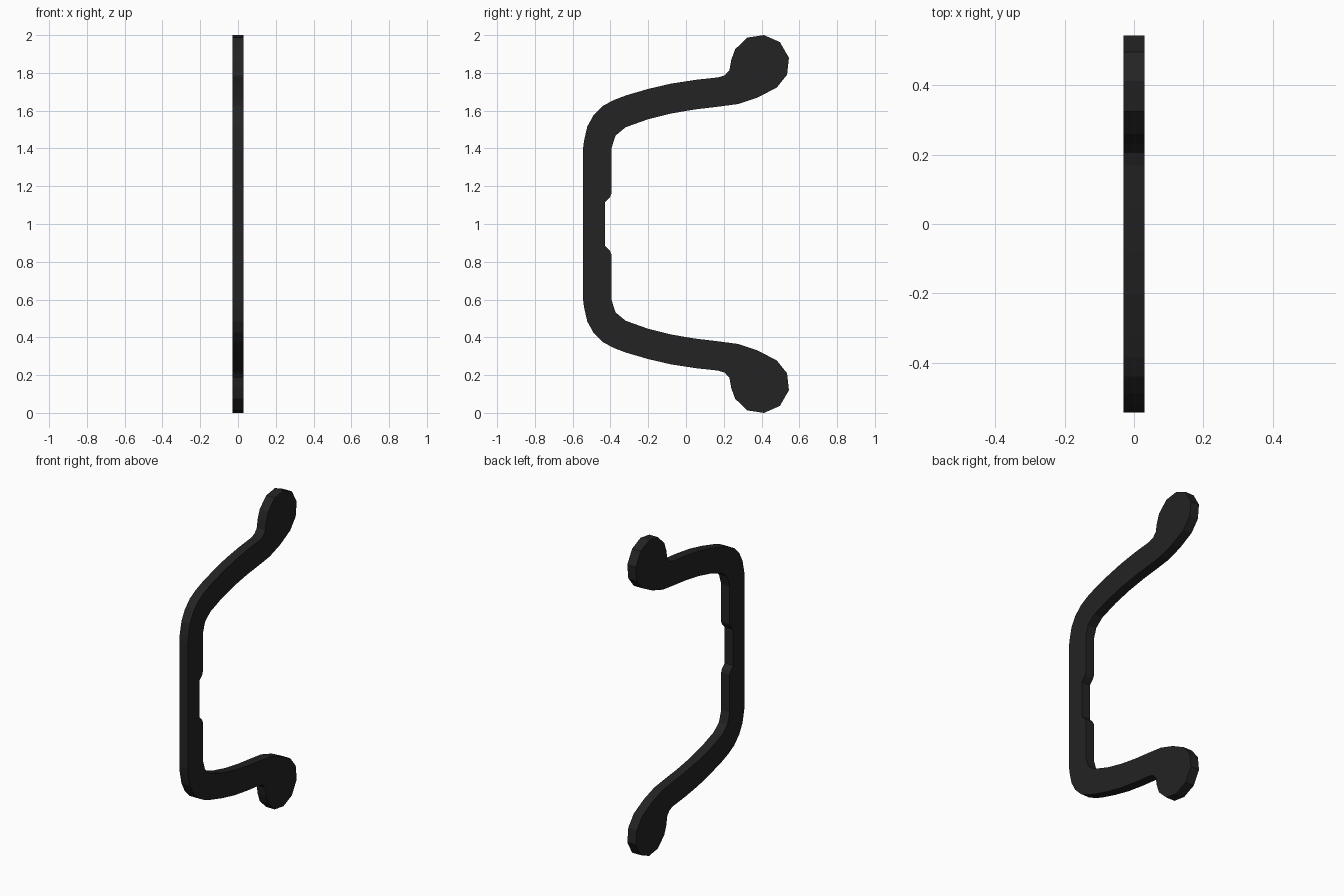
import bpy, bmesh

if "Cube" in bpy.data.objects:
    bpy.data.objects.remove(bpy.data.objects["Cube"])

HALF_THICK = 0.03

# Upper half of the handle outline (y, z): outer edge, knob, inner edge, notch
upper = [
    (-0.545, 1.40), (-0.54, 1.44), (-0.523, 1.515), (-0.49, 1.575),
    (-0.44, 1.625), (-0.385, 1.655), (-0.32, 1.68), (-0.20, 1.715),
    (-0.08, 1.743), (0.05, 1.763), (0.17, 1.776), (0.205, 1.787),
    (0.23, 1.815), (0.24, 1.87), (0.26, 1.925), (0.325, 1.987),
    (0.413, 2.0), (0.497, 1.963), (0.545, 1.88), (0.535, 1.79),
    (0.48, 1.722), (0.38, 1.67), (0.275, 1.635), (0.17, 1.621),
    (0.05, 1.607), (-0.08, 1.585), (-0.20, 1.555), (-0.32, 1.512),
    (-0.373, 1.468), (-0.395, 1.40), (-0.395, 1.16), (-0.403, 1.142),
    (-0.43, 1.115),
]
# Mirror about z = 1 to close the outline
outline = upper + [(y, 2 - z) for y, z in reversed(upper)]

# Extrude the flat outline along x
bm = bmesh.new()
face = bm.faces.new([bm.verts.new((-HALF_THICK, y, z)) for y, z in outline])
ext = bmesh.ops.extrude_face_region(bm, geom=[face], use_keep_orig=True)
moved = [g for g in ext["geom"] if isinstance(g, bmesh.types.BMVert)]
bmesh.ops.translate(bm, verts=moved, vec=(2 * HALF_THICK, 0, 0))
bmesh.ops.recalc_face_normals(bm, faces=bm.faces[:])
caps = [f for f in bm.faces if len(f.verts) > 4]
bmesh.ops.triangulate(bm, faces=caps)

mesh = bpy.data.meshes.new("curved_handle")
bm.to_mesh(mesh)
bm.free()
handle = bpy.data.objects.new("curved_handle", mesh)
bpy.context.collection.objects.link(handle)

# Single near-black colour
black = bpy.data.materials.new("matte black")
black.diffuse_color = (0.017, 0.017, 0.017, 1)
black.use_nodes = True
black.node_tree.nodes["Principled BSDF"].inputs["Base Color"].default_value = black.diffuse_color
mesh.materials.append(black)
